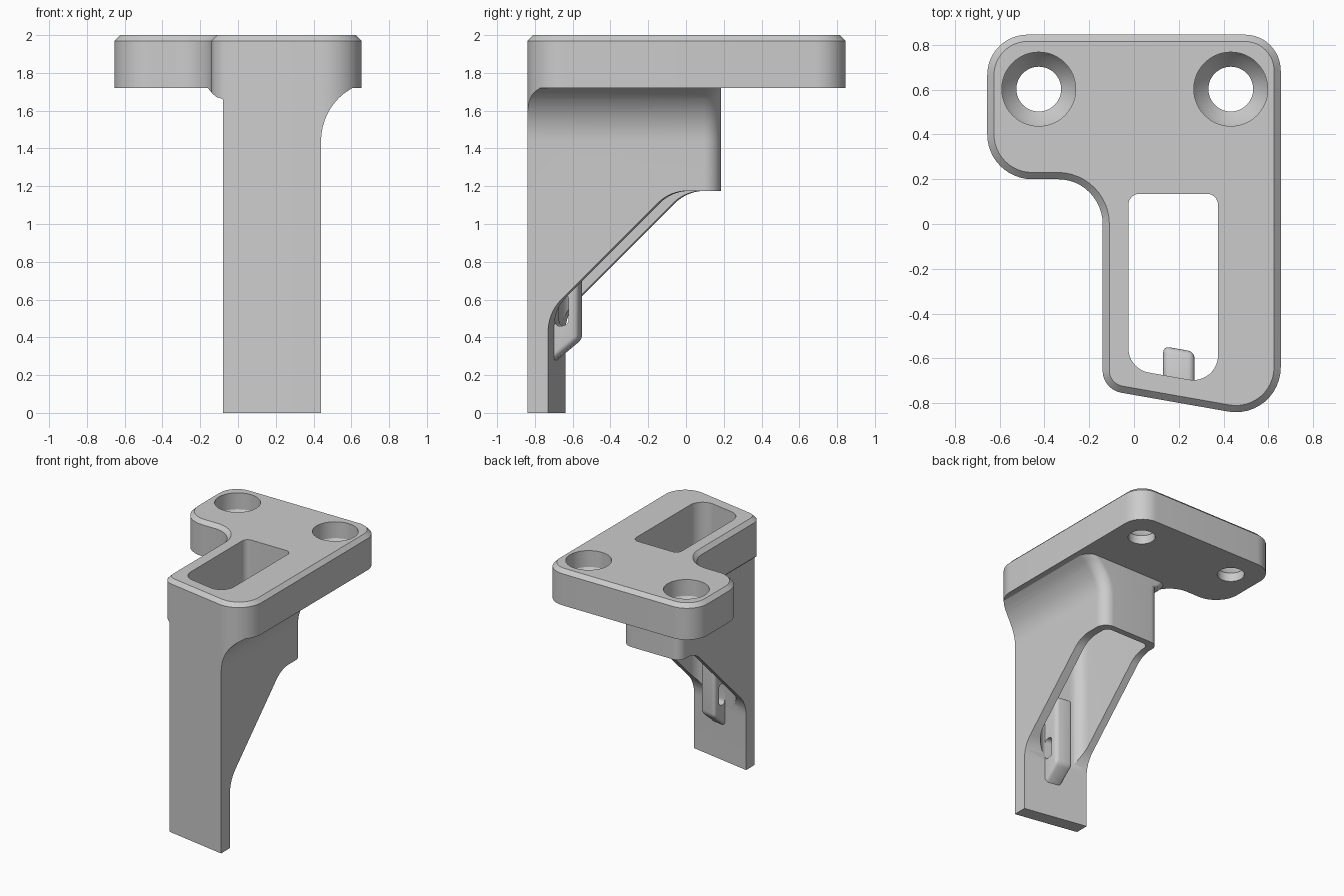
import bpy, bmesh, math
from mathutils import Vector

if "Cube" in bpy.data.objects:
    bpy.data.objects.remove(bpy.data.objects["Cube"])

SL = math.tan(math.radians(10))          # slant of the front wall
grey = bpy.data.materials.new("plain_grey")
grey.diffuse_color = (0.6, 0.6, 0.6, 1)
grey.use_nodes = True
grey.node_tree.nodes["Principled BSDF"].inputs["Base Color"].default_value = grey.diffuse_color


def rounded(corners, n=12):
    """Closed outline from (x, y, radius) corners."""
    out, m = [], len(corners)
    for i, (x, y, r) in enumerate(corners):
        p = Vector((x, y))
        u = (Vector(corners[i - 1][:2]) - p).normalized()
        v = (Vector(corners[(i + 1) % m][:2]) - p).normalized()
        if r == 0:
            out.append(p)
            continue
        ang = u.angle(v)
        t, phi = r / math.tan(ang / 2), math.pi - ang
        c = p + (u + v).normalized() * (r / math.sin(ang / 2))
        s, e = p + u * t - c, p + v * t - c
        for k in range(n + 1):
            f = k / n
            out.append(c + (s * math.sin((1 - f) * phi) + e * math.sin(f * phi)) / math.sin(phi))
    return out


def inset(pts, d):
    """Move a counter-clockwise outline inwards."""
    res = []
    for i, p in enumerate(pts):
        a = (p - pts[i - 1]).normalized()
        b = (pts[(i + 1) % len(pts)] - p).normalized()
        t = (a + b).normalized()
        res.append(p + Vector((-t.y, t.x)) * d / max(0.5, t.dot(a)))
    return res


def loft(name, rings):
    """Solid skinned through matching rings of 3D points."""
    bm = bmesh.new()
    vs = [[bm.verts.new(p) for p in r] for r in rings]
    n = len(vs[0])
    for a, b in zip(vs, vs[1:]):
        for i in range(n):
            j = (i + 1) % n
            bm.faces.new((a[i], a[j], b[j], b[i]))
    bm.faces.new(vs[0][::-1])
    bm.faces.new(vs[-1])
    bmesh.ops.recalc_face_normals(bm, faces=bm.faces)
    me = bpy.data.meshes.new(name)
    bm.to_mesh(me)
    bm.free()
    ob = bpy.data.objects.new(name, me)
    bpy.context.collection.objects.link(ob)
    me.materials.append(grey)
    return ob


def prism(name, pts, z0, z1):
    return loft(name, [[(p.x, p.y, z) for p in pts] for z in (z0, z1)])


def bake(ob):
    dg = bpy.context.evaluated_depsgraph_get()
    me = bpy.data.meshes.new_from_object(ob.evaluated_get(dg))
    ob.modifiers.clear()
    ob.data = me


def boolean(ob, cutter, op='DIFFERENCE'):
    m = ob.modifiers.new("cut", 'BOOLEAN')
    m.operation, m.object, m.solver = op, cutter, 'EXACT'
    bake(ob)
    bpy.data.objects.remove(cutter)


def finish(ob):
    bpy.ops.object.select_all(action='DESELECT')
    ob.select_set(True)
    bpy.context.view_layer.objects.active = ob
    bpy.ops.object.shade_smooth_by_angle(angle=math.radians(25))


def front(x):
    return -0.837 - SL * (x - 0.42)


def wall(x):
    """Back surface of the front wall."""
    return -0.73 + SL * (0.44 - x)


outline = rounded([(-0.655, 0.845, 0.18), (-0.655, 0.2, 0.2), (-0.14, 0.2, 0.2),
                   (-0.14, front(-0.14), 0.1), (0.655, front(0.655), 0.2),
                   (0.655, 0.845, 0.16)])


def slot(name, z0, z1):
    pts = rounded([(-0.025, 0.135, 0.05), (-0.025, wall(-0.025) + 0.001, 0.11),
                   (0.375, wall(0.375) + 0.001, 0.11), (0.375, 0.135, 0.05)])
    return prism(name, pts, z0, z1)


# Mounting plate with chamfered top edge
top = inset(outline, 0.03)
plate = loft("mounting_plate", [[(p.x, p.y, 1.72) for p in outline],
                                [(p.x, p.y, 1.97) for p in outline],
                                [(p.x, p.y, 2.0) for p in top]])
boolean(plate, slot("slot_cutter", 1.5, 2.2))

# Countersunk screw holes
for hx in (-0.425, 0.432):
    rings = []
    for r, z in ((0.1, 1.6), (0.1, 1.79), (0.147, 1.84), (0.165, 1.87), (0.165, 2.1)):
        rings.append([(hx + r * math.cos(a * math.pi / 24), 0.602 + r * math.sin(a * math.pi / 24), z)
                      for a in range(48)])
    boolean(plate, loft("screw_hole_cutter", rings))
finish(plate)

# Leg: straight column that flares out to the right under the plate
levels = [(0, -0.08, 0.44), (1.44, -0.08, 0.44)]
R = 0.32
for k in range(1, 11):
    z = 1.44 + 0.022 * k
    levels.append((z, -0.08, 0.44 + R - math.sqrt(R * R - (z - 1.44) ** 2)))
for z, xl in ((1.665, -0.09), (1.672, -0.115), (1.69, -0.135), (1.72, -0.16)):
    levels.append((z, xl, 0.44 + R - math.sqrt(R * R - (z - 1.44) ** 2)))
rings = []
for z, xl, xr in levels:
    foot = rounded([(xl, 0.185, 0.07), (xl, -1, 0), (xr, -1, 0), (xr, 0.185, 0.09)])
    rings.append([(p.x, p.y, z) for p in foot])
leg = loft("leg", rings)
boolean(leg, prism("outline_clip", outline, -0.2, 1.9), 'INTERSECT')

# Sloping cut that leaves a thin front wall at the bottom
cut = rounded([(-0.73, -0.1, 0), (1.2, -0.1, 0), (1.2, 1.175, 0),
               (-0.085, 1.175, 0.22), (-0.73, 0.53, 0.24)])
boolean(leg, loft("slope_cutter", [[(x, p.x + SL * (0.44 - x), p.y) for p in cut]
                                   for x in (-0.5, 1.0)]))
boolean(leg, slot("slot_cutter", 0.2, 1.9))
finish(leg)

# Tie loop on the inside of the front wall
side = [(-0.03, 0.255), (0.13, 0.39), (0.13, 0.95), (-0.03, 0.98)]
loop = loft("tie_loop", [[(x, wall(x) + d, z) for d, z in side] for x in (0.13, 0.27)])
b = loop.modifiers.new("round", 'BEVEL')
b.width, b.segments = 0.028, 4
bake(loop)
eye = rounded([(0.004, 0.45, 0.03), (0.078, 0.47, 0.03), (0.078, 0.63, 0.03), (0.004, 0.63, 0.03)], 6)
boolean(loop, loft("eye_cutter", [[(x, wall(x) + p.x, p.y) for p in eye] for x in (0.0, 0.4)]))
finish(loop)
